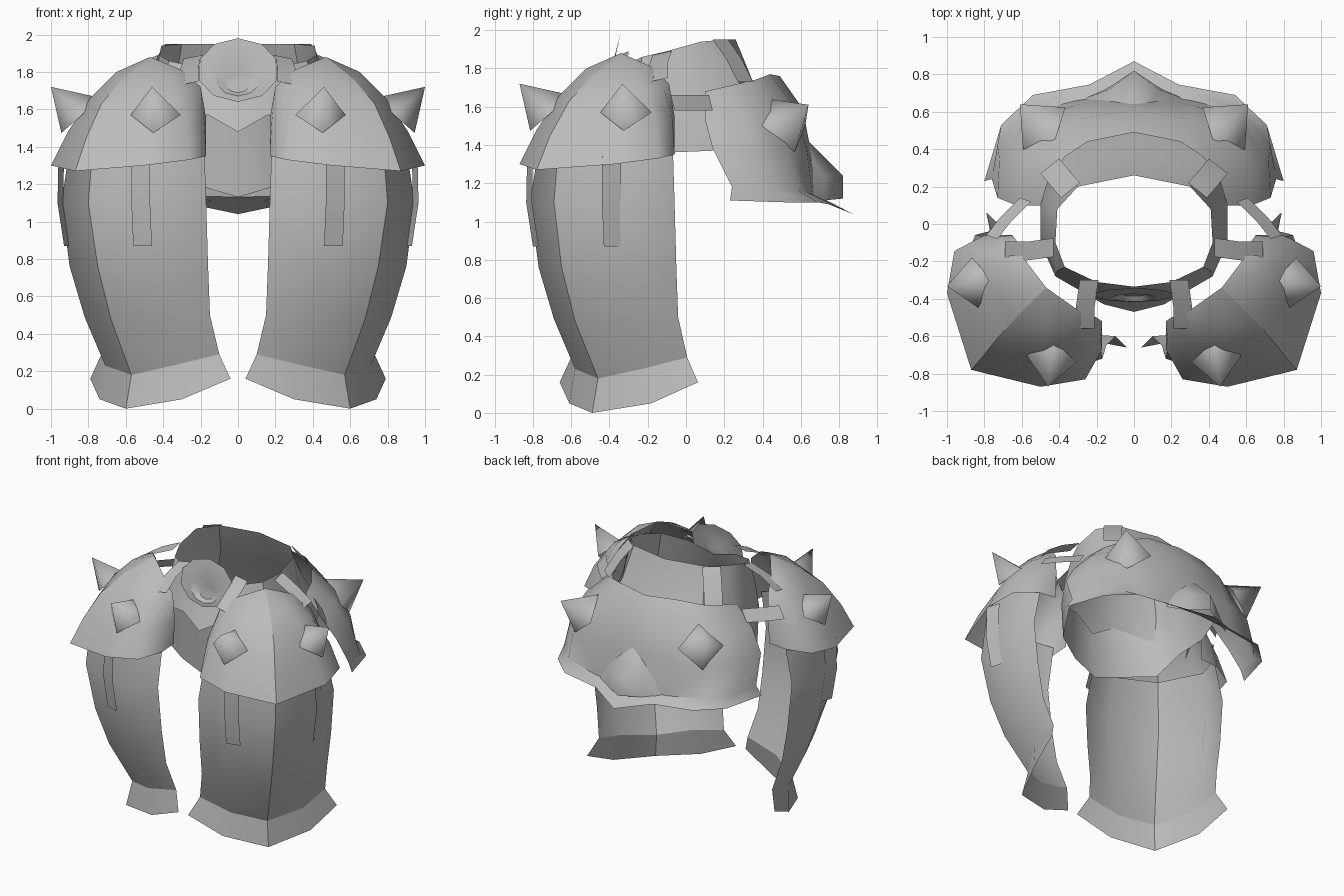
import bpy
import bmesh
from math import radians, cos, sin, pi
from mathutils import Vector

default_cube = bpy.data.objects.get("Cube")
if default_cube:
    bpy.data.objects.remove(default_cube, do_unlink=True)

steel = bpy.data.materials.new("grey steel")
steel.use_nodes = True
grey = (.5, .5, .5, 1)
steel.diffuse_color = grey
steel.node_tree.nodes["Principled BSDF"].inputs["Base Color"].default_value = grey


def finish(name, mesh_data, mirrored=True, angle=60):
    """Turn a bmesh into a shaded object, optionally mirrored across x."""
    bmesh.ops.remove_doubles(mesh_data, verts=mesh_data.verts, dist=.005)
    bmesh.ops.recalc_face_normals(mesh_data, faces=mesh_data.faces)
    mesh = bpy.data.meshes.new(name)
    mesh_data.to_mesh(mesh)
    mesh_data.free()
    mesh.materials.append(steel)
    part = bpy.data.objects.new(name, mesh)
    bpy.context.collection.objects.link(part)
    if mirrored:
        mirror = part.modifiers.new("Mirror", "MIRROR")
        mirror.use_mirror_merge = True
        mirror.merge_threshold = .002
    bpy.ops.object.select_all(action="DESELECT")
    part.select_set(True)
    bpy.context.view_layer.objects.active = part
    bpy.ops.object.shade_smooth_by_angle(angle=radians(angle))
    return part


def loft(name, rows, ridge=False, **options):
    """Bridge neighbouring rows with quads; ridge keeps the middle column sharp."""
    bm = bmesh.new()
    grid = [[bm.verts.new(point) for point in row] for row in rows]
    for upper, lower in zip(grid, grid[1:]):
        for i in range(len(upper) - 1):
            bm.faces.new((upper[i], upper[i + 1], lower[i + 1], lower[i]))
        if ridge:
            middle = len(upper) // 2
            bm.edges.get((upper[middle], lower[middle])).smooth = False
    return finish(name, bm, **options)


def across(point):
    """Reflect a point over the thigh guard's diagonal ridge."""
    x, y, z = point
    return (.13 - y, .1 - .94 * x, z)


def fold(row):
    """Complete a half row (inner edge to ridge) with its reflection."""
    return row + [across(point) for point in reversed(row[:-1])]


def spike(name, base, tip, radius=.135):
    """Four-sided pyramid stud."""
    base, tip = Vector(base), Vector(tip)
    axis = (tip - base).normalized()
    side = axis.cross(Vector((0, 0, 1))).normalized()
    up = side.cross(axis)
    bm = bmesh.new()
    foot = []
    for i in range(4):
        turn = i * pi / 2
        offset = side * cos(turn) + up * sin(turn)
        foot.append(bm.verts.new(base + offset * radius))
    top = bm.verts.new(tip)
    for i in range(4):
        bm.faces.new((foot[i], foot[(i + 1) % 4], top))
    return finish(name, bm, angle=120)


def strap(name, path, width):
    """Flat strip; width is the vector from one long edge to the other."""
    half = Vector(width) / 2
    rows = [[Vector(p) - half, Vector(p) + half] for p in path]
    return loft(name, rows)


# Belt and hip body: rows run from front centre round to back centre,
# with a small step under the belt's pointed front
belt_edge = [(.42, -.28, 1.5), (.49, -.08, 1.5), (.49, .12, 1.5),
             (.41, .35, 1.55), (0, .46, 1.55)]
loft("belt_and_hips", [
    [(0, -.335, 1.76), (.2, -.31, 1.82), (.37, -.23, 1.86), (.42, -.1, 1.89),
     (.41, .08, 1.94), (.3, .2, 1.95), (0, .26, 1.95)],
    [(0, -.39, 1.65), (.2, -.36, 1.68), (.41, -.25, 1.68), (.46, -.08, 1.66),
     (.46, .1, 1.67), (.34, .28, 1.72), (0, .35, 1.73)],
    [(0, -.47, 1.48), (.16, -.43, 1.57)] + belt_edge,
    [(0, -.445, 1.49), (.16, -.415, 1.58)] + belt_edge,
    [(0, -.42, 1.13), (.2, -.39, 1.19), (.42, -.26, 1.22), (.5, -.1, 1.36),
     (.5, .14, 1.37), (.43, .4, 1.42), (0, .52, 1.42)],
], angle=40)

# Round buckle with a dished lower middle
bm = bmesh.new()
rings = []
for scale, lift in ((1, 0), (.55, .015), (.3, -.005)):
    ring = []
    for i in range(10):
        turn = 2 * pi * i / 10 + pi / 2
        height = sin(turn) * .17 * scale
        drop = .1 * (1 - scale)
        ring.append(bm.verts.new((cos(turn) * .22 * scale,
                                  -.38 + height * .22 - lift, 1.81 + height - drop)))
    rings.append(ring)
for outer, inner in zip(rings, rings[1:]):
    for i in range(10):
        j = (i + 1) % 10
        bm.faces.new((outer[i], outer[j], inner[j], inner[i]))
bm.faces.new(rings[-1])
finish("buckle", bm, mirrored=False, angle=25)

# Rear skirt: rows run from its side edge to back centre, the last is the rim
loft("rear_skirt", [
    [(.5, .1, 1.68), (.46, .23, 1.71), (.37, .36, 1.74), (.25, .44, 1.77), (0, .49, 1.76)],
    [(.63, .1, 1.53), (.63, .3, 1.55), (.5, .45, 1.58), (.3, .56, 1.61), (0, .61, 1.59)],
    [(.73, .14, 1.38), (.72, .35, 1.37), (.57, .54, 1.37), (.33, .63, 1.38), (0, .65, 1.38)],
    [(.76, .24, 1.18), (.73, .42, 1.17), (.58, .59, 1.16), (.31, .66, 1.14), (0, .7, 1.13)],
    [(.8, .23, 1.11), (.71, .53, 1.1), (.54, .69, 1.1), (.24, .745, 1.09), (0, .87, 1.04)],
], angle=40)

# Hood standing out low on the middle of the skirt
loft("rear_hood", [
    [(0, .64, 1.42), (0, .82, 1.24), (0, .82, 1.12)],
    [(.08, .63, 1.38), (.13, .72, 1.24), (.15, .72, 1.11)],
    [(.1, .62, 1.36), (.2, .65, 1.25), (.27, .67, 1.11)],
])

# Thigh cap: half rows from inner edge to ridge, folded over the ridge
peak = (.47, -.34, 1.88)
loft("thigh_cap", [fold(row) for row in (
    [peak] * 5,
    [(.3, -.46, 1.81), (.33, -.5, 1.8), (.39, -.51, 1.8), (.48, -.52, 1.8), (.62, -.49, 1.76)],
    [(.2, -.5, 1.72), (.23, -.57, 1.7), (.32, -.64, 1.67), (.48, -.66, 1.66), (.73, -.61, 1.63)],
    [(.17, -.52, 1.55), (.18, -.62, 1.53), (.27, -.75, 1.51), (.5, -.78, 1.48), (.81, -.71, 1.45)],
    [(.17, -.53, 1.36), (.17, -.67, 1.35), (.26, -.83, 1.33), (.5, -.87, 1.3), (.87, -.78, 1.27)],
)], ridge=True)

# Long thigh plate and its flared foot rim
plate_foot = [(.1, -.6, .29), (.35, -.58, .23), (.57, -.46, .18)]
loft("thigh_plate", [fold(row) for row in (
    [(.18, -.65, 1.4), (.45, -.76, 1.45), (.77, -.66, 1.48)],
    [(.17, -.72, 1.1), (.45, -.815, 1.1), (.8, -.69, 1.1)],
    [(.16, -.69, .76), (.44, -.77, .76), (.75, -.65, .76)],
    [(.15, -.65, .5), (.4, -.69, .49), (.68, -.58, .48)],
    plate_foot,
)], ridge=True)
loft("thigh_plate_rim", [
    fold(plate_foot),
    fold([(.04, -.66, .16), (.3, -.61, .05), (.6, -.49, 0)]),
], ridge=True)

# Studs
front_base, front_tip = (.44, -.72, 1.57), (.46, -.87, 1.72)
spike("front_spike", front_base, front_tip)
spike("side_spike", across(front_base), across(front_tip))
spike("rear_spike", (.48, .51, 1.5), (.61, .64, 1.61), radius=.16)

# Pairs of straps that repeat on both sides of the ridge
hanger = [(.52, -.815, 1.34), (.52, -.82, 1.1), (.51, -.785, .87)]
link = [(.24, -.3, 1.88), (.26, -.44, 1.82), (.26, -.56, 1.74)]
strap("front_hanger", hanger, (.1, .03, 0))
strap("side_hanger", [across(p) for p in hanger], (-.03, .1, 0))
strap("front_link", link, (.1, 0, -.02))
strap("side_link", [across(p) for p in link], (0, .1, .02))

# Straps holding the rear skirt
strap("hip_strap", [(.76, -.07, 1.62), (.69, .02, 1.62), (.58, .13, 1.62)], (-.06, -.02, .08))
strap("rear_strap", [(.34, .18, 1.95), (.4, .25, 1.85), (.45, .31, 1.73)], (-.1, .08, 0))
